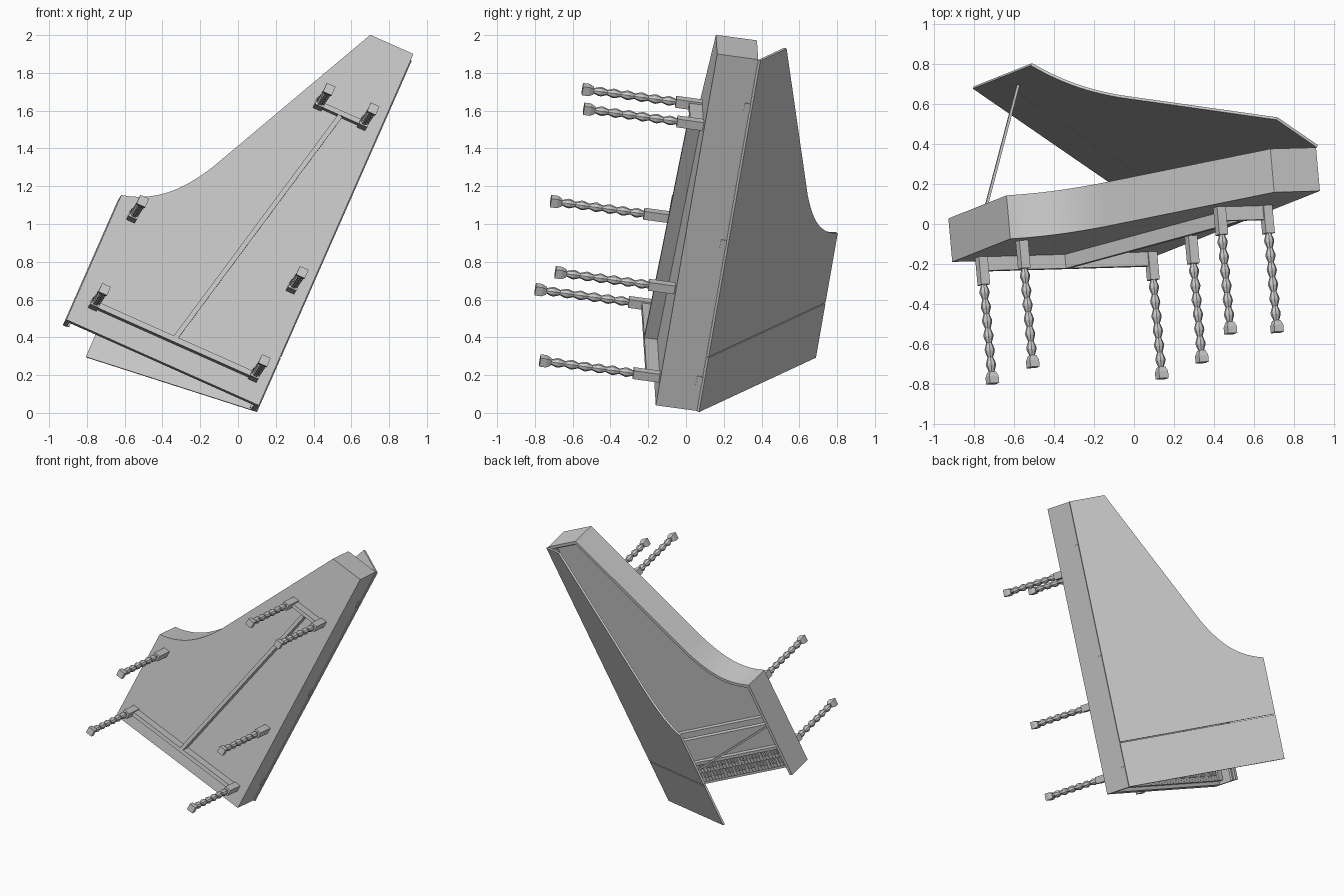
import bpy, bmesh, math
from mathutils import Matrix, Vector

cube = bpy.data.objects.get("Cube")
if cube:
    bpy.data.objects.remove(cube)

grey = bpy.data.materials.new("plain_grey")
grey.use_nodes = True
grey.diffuse_color = (0.6, 0.6, 0.6, 1)
grey.node_tree.nodes["Principled BSDF"].inputs["Base Color"].default_value = (0.6, 0.6, 0.6, 1)

# Instrument frame: x across the keyboard, y towards the tail, z up from the base
Y = Vector((0.398, 0.158, 0.904)).normalized()
Z = Vector((-0.915, -0.027, 0.404)).cross(Y).normalized()
X = Y.cross(Z)
FRAME = Matrix.Translation((0.11, -0.16, 0.04)) @ Matrix((X, Y, Z)).transposed().to_4x4()
W, LEN, H, T = 1.115, 2.058, 0.22, 0.022
LID_ANGLE = math.radians(35.25)


def finish(name, bm, local=Matrix()):
    bmesh.ops.recalc_face_normals(bm, faces=bm.faces)
    mesh = bpy.data.meshes.new(name)
    bm.to_mesh(mesh)
    bm.free()
    mesh.materials.append(grey)
    ob = bpy.data.objects.new(name, mesh)
    bpy.context.collection.objects.link(ob)
    ob.matrix_world = FRAME @ local
    return ob


def add_box(bm, lo, hi):
    lo, hi = Vector(lo), Vector(hi)
    m = Matrix.Translation((lo + hi) / 2) @ Matrix.Diagonal((*(hi - lo), 1))
    bmesh.ops.create_cube(bm, size=1, matrix=m)


def box(name, lo, hi):
    bm = bmesh.new()
    add_box(bm, lo, hi)
    return finish(name, bm)


def prism(name, outline, z0, z1, local=Matrix()):
    bm = bmesh.new()
    face = bm.faces.new([bm.verts.new((x, y, z0)) for x, y in outline])
    ext = bmesh.ops.extrude_face_region(bm, geom=[face])
    verts = [g for g in ext["geom"] if isinstance(g, bmesh.types.BMVert)]
    bmesh.ops.translate(bm, verts=verts, vec=(0, 0, z1 - z0))
    return finish(name, bm, local)


def smooth(ob):
    bpy.ops.object.select_all(action="DESELECT")
    ob.select_set(True)
    bpy.context.view_layer.objects.active = ob
    bpy.ops.object.shade_smooth_by_angle(angle=math.radians(25))


# Curved bent side from the cheek to the tail
def bent_side(n=14):
    p = [Vector(q) for q in ((W, 0.73), (0.93, 0.775), (0.83, 0.89), (0.735, 1.06))]
    pts = []
    for i in range(n + 1):
        t = i / n
        s = 1 - t
        pts.append(p[0]*s**3 + p[1]*3*s*s*t + p[2]*3*s*t*t + p[3]*t**3)
    return pts


path = [Vector((W, 0))] + bent_side() + [Vector((0.25, LEN)), Vector((0, LEN)), Vector((0, 0))]


# Mitred inward offset of the open wall path
def inset(pts, d):
    out = []
    for i, p in enumerate(pts):
        dirs = []
        if i > 0:
            dirs.append((p - pts[i-1]).normalized())
        if i < len(pts) - 1:
            dirs.append((pts[i+1] - p).normalized())
        ns = [Vector((-v.y, v.x)) for v in dirs]
        m = sum(ns, Vector((0, 0))).normalized()
        out.append(p + m * d / m.dot(ns[0]))
    return out


def wall(name, outer, inner, z0, z1):
    bm = bmesh.new()
    rings = [[bm.verts.new((a.x, a.y, z0)), bm.verts.new((a.x, a.y, z1)),
              bm.verts.new((b.x, b.y, z1)), bm.verts.new((b.x, b.y, z0))]
             for a, b in zip(outer, inner)]
    for r, s in zip(rings, rings[1:]):
        for k in range(4):
            bm.faces.new((r[k], r[(k+1) % 4], s[(k+1) % 4], s[k]))
    bm.faces.new(rings[0])
    bm.faces.new(rings[-1])
    return finish(name, bm)


# Case: base, walls, inner moulding and soundboard
smooth(prism("base_board", path, 0, 0.02))
smooth(wall("case_walls", path, inset(path, T), 0, H))
smooth(wall("inner_moulding", inset(path, T), inset(path, T + 0.012), H - 0.04, H - 0.02))
inner = [p for p in inset(path, T - 0.002) if p.y > 0.05]
board = [(p.x, p.y) for p in inner] + [(T, 0.44), (W - T, 0.44)]
prism("soundboard", board, 0.15, 0.16)

# Cross rails in front of the soundboard
box("jack_rail", (T, 0.42, 0.16), (W - T, 0.465, 0.2))
box("tuning_plank", (T, 0.22, 0.08), (W - T, 0.385, 0.15))
box("name_board", (T, 0.2, 0.02), (W - T, 0.222, 0.19))
box("front_rail", (T, 0.0, 0), (W - T, 0.025, 0.06))
box("key_bed", (T, 0.02, 0.02), (W - T, 0.2, 0.05))


# Two keyboards with raised sharps, and end blocks
def keyboard(label, y0, y1, z, count=35):
    x0, x1 = T + 0.04, W - T - 0.04
    step = (x1 - x0) / count
    naturals, sharps = bmesh.new(), bmesh.new()
    for i in range(count):
        x = x0 + i * step
        add_box(naturals, (x + 0.001, y0, z - 0.025), (x + step - 0.001, y1, z))
        if i % 7 not in (2, 6):
            add_box(sharps, (x + step*0.7, y0 + 0.035, z - 0.01), (x + step*1.3, y1, z + 0.014))
    finish(label + "_natural_keys", naturals)
    finish(label + "_sharp_keys", sharps)
    for side, x in (("left", T), ("right", x1)):
        box(f"{label}_{side}_key_block", (x, y0, 0.05), (x + 0.04, y1, z + 0.015))


keyboard("lower", 0.025, 0.12, 0.085)
keyboard("upper", 0.11, 0.2, 0.125)
box("upper_key_rail", (T, 0.115, 0.05), (W - T, 0.2, 0.1))

# Raised lid in two panels hinged on the straight side
hinge = Matrix.Translation((-0.004, 0, H)) @ Matrix.Rotation(-LID_ANGLE, 4, "Y")
LW, FOLD = W + 0.015, 0.32
lid = [(p.x * LW / W, p.y) for p in path if p.y > 0.1]
smooth(prism("main_lid", [(LW, FOLD + 0.003)] + lid + [(0, FOLD + 0.003)], 0, 0.014, hinge))
prism("front_lid_flap", [(0, 0), (LW, 0), (LW, FOLD - 0.003), (0, FOLD - 0.003)], 0, 0.014, hinge)
for i in range(3):
    y = 0.15 + i * 0.8
    box(f"lid_hinge_{i + 1}", (-0.005, y, H - 0.03), (0, y + 0.05, H + 0.004))


# Straight bar between two points
def bar(name, a, b, width, height):
    a, b = Vector(a), Vector(b)
    m = Matrix.Translation((a + b) / 2) @ (b - a).to_track_quat("Y", "Z").to_matrix().to_4x4()
    bm = bmesh.new()
    bmesh.ops.create_cube(bm, size=1, matrix=m @ Matrix.Diagonal((width, (b - a).length, height, 1)))
    return finish(name, bm)


bar("lid_prop", (1.085, 0.39, 0.2), (0.858, 0.42, 0.822), 0.013, 0.013)


# Turned legs: square head, row of beads, flared square foot
def ring(bm, x, y, r, z, sides):
    turn = math.pi / sides
    k = r / math.cos(turn)
    return [bm.verts.new((x + k*math.cos(turn + 2*math.pi*i/sides),
                          y + k*math.sin(turn + 2*math.pi*i/sides), z)) for i in range(sides)]


def lathe(bm, x, y, profile, sides):
    rings = [ring(bm, x, y, r, z, sides) for r, z in profile]
    for a, b in zip(rings, rings[1:]):
        for i in range(sides):
            bm.faces.new((a[i], a[(i+1) % sides], b[(i+1) % sides], b[i]))
    bm.faces.new(rings[0])
    bm.faces.new(rings[-1])


def leg(name, x, y):
    bm = bmesh.new()
    lathe(bm, x, y, [(0.024, 0), (0.024, -0.14)], 4)
    beads, top, end = 6, -0.14, -0.58
    step = (end - top) / beads
    turned = []
    for i in range(beads):
        z = top + i * step
        turned += [(0.013, z), (0.023, z + step*0.42), (0.023, z + step*0.58)]
    lathe(bm, x, y, turned + [(0.013, end), (0.018, end - 0.02)], 8)
    lathe(bm, x, y, [(0.016, -0.58), (0.025, -0.605), (0.025, -0.64)], 4)
    finish(name, bm)


for name, x, y in (("front_left", 0.085, 0.13), ("front_right", 1.012, 0.13),
                   ("middle_left", 0.09, 0.645), ("middle_right", 1.015, 0.645),
                   ("rear_left", 0.095, 1.6), ("rear_right", 0.35, 1.6)):
    leg(name + "_leg", x, y)

# Stretchers under the base
box("front_stretcher", (0.1, 0.115, -0.07), (1.0, 0.145, 0))
box("rear_stretcher", (0.11, 1.587, -0.07), (0.34, 1.613, 0))
bar("centre_stretcher", (0.55, 0.14, -0.035), (0.225, 1.585, -0.035), 0.026, 0.07)
